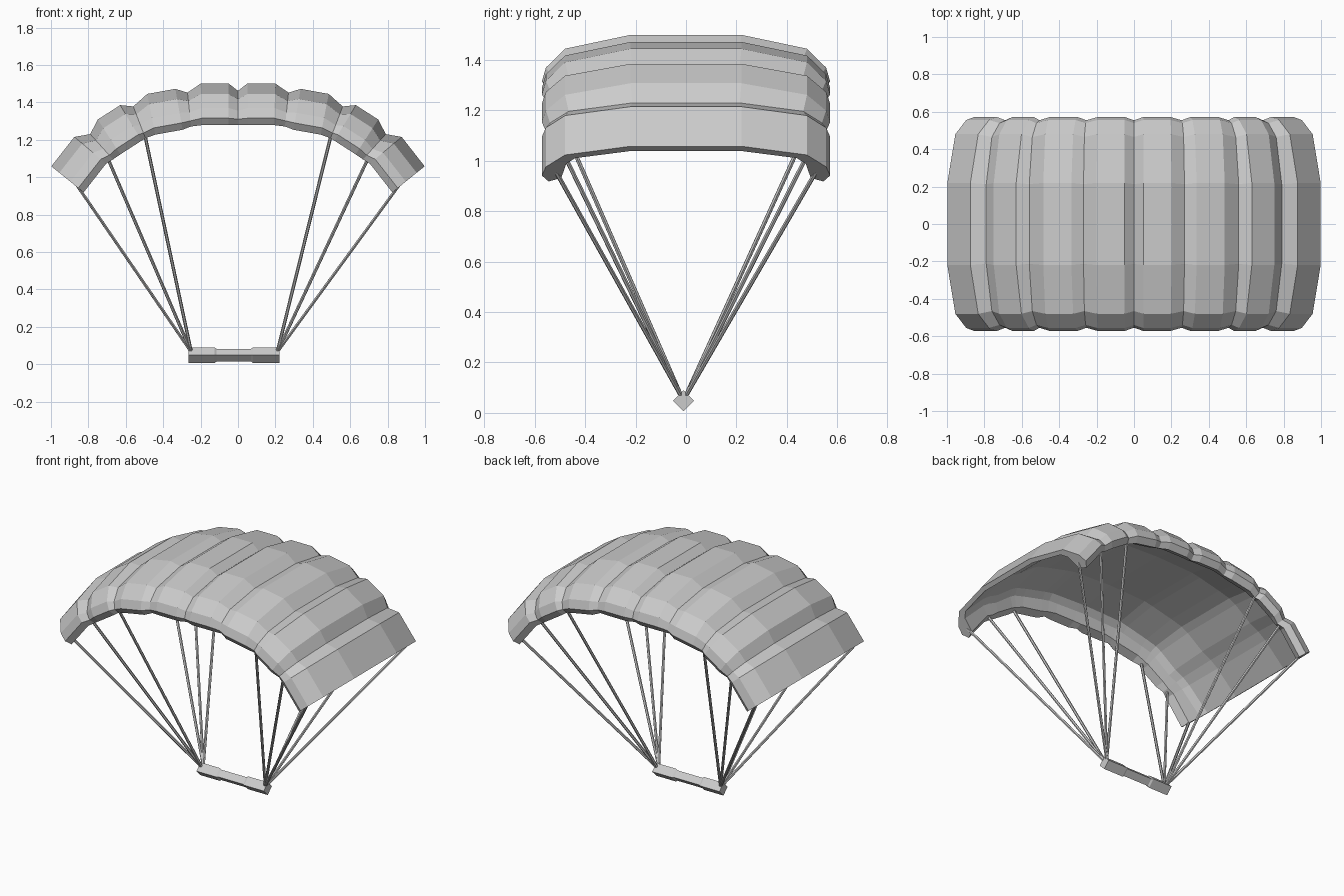
import bpy, bmesh, math
from mathutils import Vector

if "Cube" in bpy.data.objects:
    bpy.data.objects.remove(bpy.data.objects["Cube"])

def make_object(name, bm):
    bmesh.ops.recalc_face_normals(bm, faces=bm.faces)
    mesh = bpy.data.meshes.new(name)
    bm.to_mesh(mesh)
    bm.free()
    obj = bpy.data.objects.new(name, mesh)
    bpy.context.collection.objects.link(obj)
    return obj

# Span stations on the right half: x, z, tilt of outward normal, valley flag,
# gap between the ribbed top and the smooth lining
half = [(0.05, 1.50, 0, 0, 0.06), (0.20, 1.50, 2, 0, 0.065), (0.27, 1.452, 6, 1, 0.02),
        (0.335, 1.472, 10, 0, 0.052), (0.485, 1.445, 11, 0, 0.06), (0.56, 1.378, 21, 1, 0.015),
        (0.63, 1.385, 31, 0, 0.055), (0.75, 1.308, 33, 0, 0.065), (0.79, 1.23, 42, 1, 0.015),
        (0.875, 1.215, 50, 0, 0.055), (0.998, 1.058, 51, 0, 0.03)]
stations = [(-x, z, -a, v, g) for x, z, a, v, g in reversed(half)]
stations += [(0, 1.462, 0, 1, 0.02)] + half

def mirrored(edge):
    return [(-y, d) for y, d in reversed(edge)] + edge

# Chord profiles: y, depth below the top along the normal
outer = mirrored([(0.22, 0.0), (0.48, 0.055), (0.556, 0.13), (0.572, 0.185), (0.545, 0.222)])
lining = mirrored([(0.22, 0.0), (0.44, 0.045), (0.475, 0.08)])
RIM_Y, RIM_D = 0.495, 0.2

# Double-layer canopy: ribbed outside, smooth lining, closed rim and ends
bm = bmesh.new()
rows = []
for x, z, angle, valley, gap in stations:
    a = math.radians(angle)
    ys, ds = (0.97, 0.82) if valley else (1.0, 1.0)
    def vert(y, d):
        return bm.verts.new((x - math.sin(a) * d, y, z - math.cos(a) * d))
    loop = [vert(y * ys, d * ds) for y, d in outer]
    inner = [vert(y, d + gap) for y, d in lining]
    rim_d = RIM_D * ds
    loop += [vert(RIM_Y, rim_d)] + inner[::-1] + [vert(-RIM_Y, rim_d)]
    rows.append(loop)
n = len(rows[0])
for r0, r1 in zip(rows, rows[1:]):
    for i in range(n):
        j = (i + 1) % n
        bm.faces.new((r0[i], r1[i], r1[j], r0[j]))
bm.faces.new(rows[0])
bm.faces.new(rows[-1])
make_object("canopy", bm)

# Suspension cords
def cord(name, start, end, radius=0.009):
    start, end = Vector(start), Vector(end)
    d = end - start
    bpy.ops.mesh.primitive_cylinder_add(vertices=6, radius=radius, depth=d.length,
                                        location=(start + end) / 2)
    obj = bpy.context.object
    obj.name = name
    obj.rotation_mode = 'QUATERNION'
    obj.rotation_quaternion = d.to_track_quat('Z', 'Y')

for sx in (-1, 1):
    for sy in (-1, 1):
        for x, y, z in ((0.50, 0.53, 1.235), (0.70, 0.525, 1.11), (0.86, 0.515, 0.955)):
            cord("suspension_cord", (-0.02 + sx * 0.23, -0.01 + sy * 0.008, 0.065),
                 (sx * x, sy * y, z))

# Control bar: diamond section with thicker grips
bm = bmesh.new()
rings = []
for x, r in ((-0.265, 0.042), (-0.125, 0.042), (-0.115, 0.034),
             (0.07, 0.034), (0.08, 0.042), (0.223, 0.042)):
    rings.append([bm.verts.new((x, -0.01 + r * math.cos(k * math.pi / 2),
                                0.048 + r * math.sin(k * math.pi / 2))) for k in range(4)])
for r0, r1 in zip(rings, rings[1:]):
    for k in range(4):
        bm.faces.new((r0[k], r0[(k + 1) % 4], r1[(k + 1) % 4], r1[k]))
bm.faces.new(rings[0])
bm.faces.new(rings[-1])
make_object("control_bar", bm)
